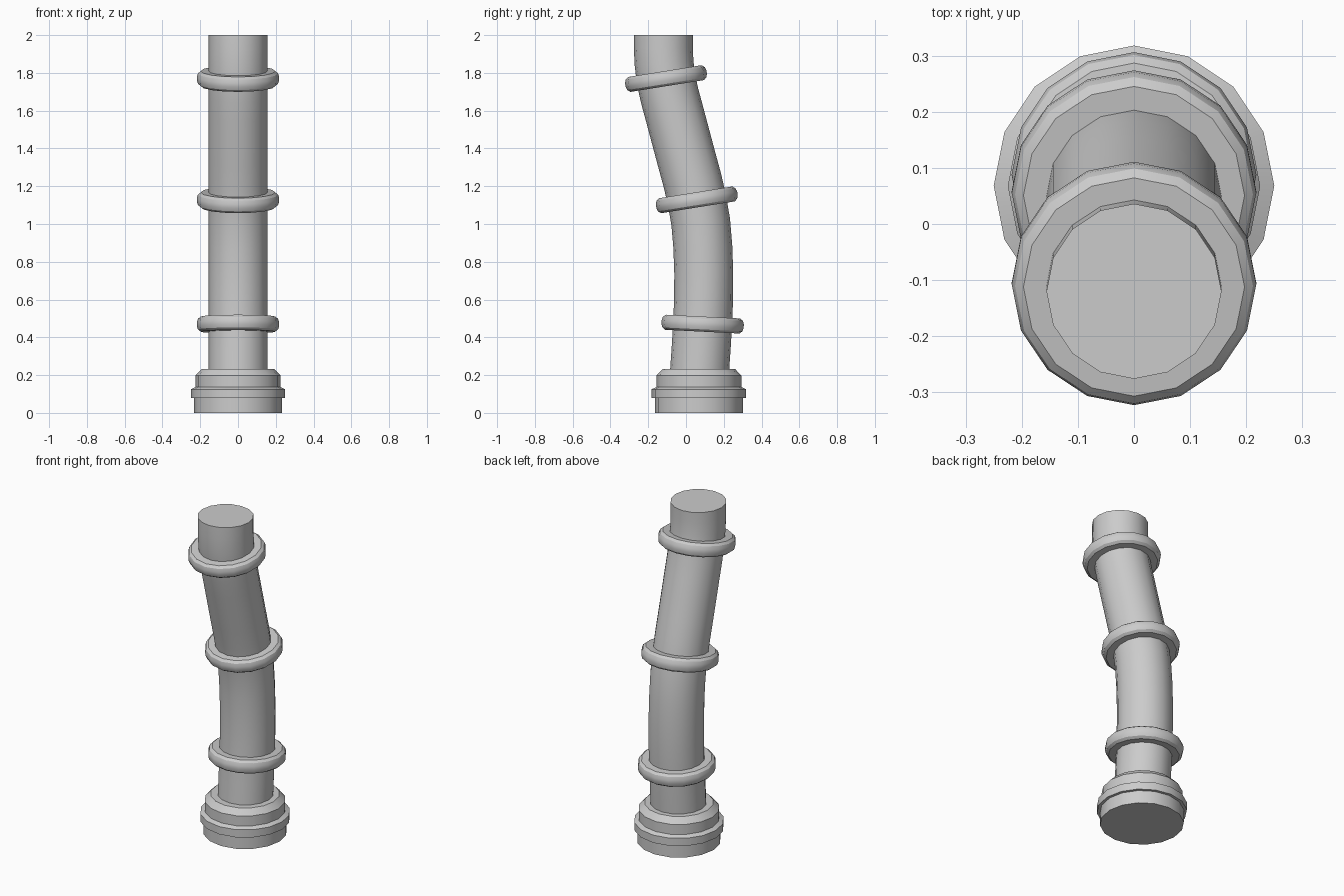
import bpy, bmesh, math
from mathutils import Matrix, Vector

if "Cube" in bpy.data.objects:
    bpy.data.objects.remove(bpy.data.objects["Cube"])

SIDES = 16


def loft(name, rings, close=False):
    """Skin a list of (radius, matrix) circles; cap the ends or close the loop."""
    bm = bmesh.new()
    loops = []
    for r, m in rings:
        loops.append([bm.verts.new(m @ Vector((r * math.cos(math.tau * i / SIDES),
                                               r * math.sin(math.tau * i / SIDES), 0)))
                      for i in range(SIDES)])
    pairs = list(zip(loops, loops[1:]))
    if close:
        pairs.append((loops[-1], loops[0]))
    else:
        bm.faces.new(loops[0])
        bm.faces.new(loops[-1])
    for a, b in pairs:
        for i in range(SIDES):
            j = (i + 1) % SIDES
            bm.faces.new((a[i], a[j], b[j], b[i]))
    bmesh.ops.recalc_face_normals(bm, faces=bm.faces)
    mesh = bpy.data.meshes.new(name)
    bm.to_mesh(mesh)
    bm.free()
    ob = bpy.data.objects.new(name, mesh)
    bpy.context.collection.objects.link(ob)
    bpy.ops.object.select_all(action='DESELECT')
    ob.select_set(True)
    bpy.context.view_layer.objects.active = ob
    bpy.ops.object.shade_smooth_by_angle(angle=math.radians(30))
    return ob


def frame(y, z, slope):
    """Circle plane at (0, y, z), perpendicular to a path of slope dy/dz."""
    return Matrix.Translation((0, y, z)) @ Matrix.Rotation(-math.atan(slope), 4, 'X')


# Stepped base fitting
base_profile = [(0.233, 0), (0.233, 0.078), (0.25, 0.078), (0.25, 0.125),
                (0.225, 0.137), (0.225, 0.198), (0.192, 0.232)]
loft("base_fitting", [(r, frame(0.068, z, 0)) for r, z in base_profile])

# Bent pipe, swept along (y, z) centre points
path = [(0.069, 0.18), (0.08, 0.34), (0.088, 0.47), (0.093, 0.6), (0.094, 0.74),
        (0.089, 0.88), (0.078, 1.01), (0.058, 1.126), (0.034, 1.23), (0.004, 1.34),
        (-0.028, 1.46), (-0.06, 1.58), (-0.087, 1.68), (-0.106, 1.767),
        (-0.116, 1.85), (-0.12, 1.93), (-0.12, 2.0)]
pipe = []
for k, (y, z) in enumerate(path):
    y0, z0 = path[max(k - 1, 0)]
    y1, z1 = path[min(k + 1, len(path) - 1)]
    pipe.append((0.156, frame(y, z, (y1 - y0) / (z1 - z0))))
loft("bent_pipe", pipe)

# Three tilted collars with rounded rims
collar_profile = [(0.145, -0.04), (0.197, -0.04), (0.212, -0.028), (0.218, -0.01),
                  (0.218, 0.01), (0.212, 0.028), (0.197, 0.04), (0.145, 0.04)]
collars = [("lower_collar", 0.088, 0.47, 0.05), ("middle_collar", 0.057, 1.128, -0.16),
           ("upper_collar", -0.106, 1.77, -0.16)]
for name, y, z, slope in collars:
    m = frame(y, z, slope)
    loft(name, [(r, m @ Matrix.Translation((0, 0, h))) for r, h in collar_profile], close=True)
